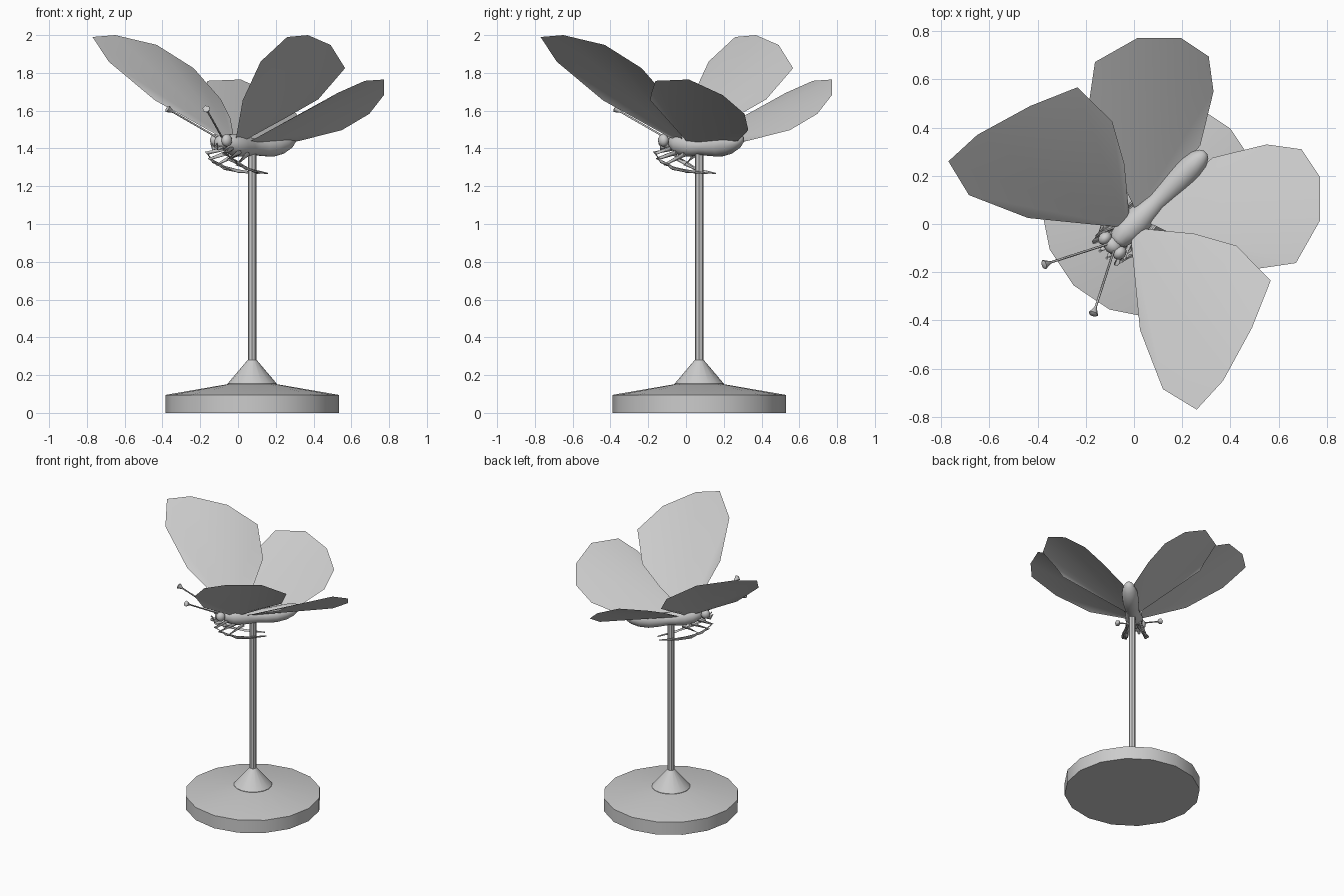
import bpy, bmesh, math
from mathutils import Vector, Matrix

if "Cube" in bpy.data.objects:
    bpy.data.objects.remove(bpy.data.objects["Cube"])

R = math.sqrt(0.5)
grey = bpy.data.materials.new("light grey")
grey.diffuse_color = (0.6, 0.6, 0.6, 1)
grey.use_nodes = True
grey.node_tree.nodes["Principled BSDF"].inputs["Base Color"].default_value = grey.diffuse_color


def to_world(s, v, z):
    """s runs along the body (head to tail), v is sideways."""
    return Vector(((s + v) * R, (s - v) * R, z))


def finish(name, bm, angle=40, fix=True):
    if fix:
        bmesh.ops.recalc_face_normals(bm, faces=bm.faces)
    me = bpy.data.meshes.new(name)
    bm.to_mesh(me)
    bm.free()
    ob = bpy.data.objects.new(name, me)
    bpy.context.collection.objects.link(ob)
    me.materials.append(grey)
    bpy.ops.object.select_all(action='DESELECT')
    ob.select_set(True)
    bpy.context.view_layer.objects.active = ob
    bpy.ops.object.shade_smooth_by_angle(angle=math.radians(angle))
    return ob


def skin(bm, rings):
    """Join rings of points into a closed tube."""
    rows = [[bm.verts.new(p) for p in ring] for ring in rings]
    n = len(rows[0])
    for a, b in zip(rows, rows[1:]):
        for i in range(n):
            j = (i + 1) % n
            bm.faces.new((a[i], a[j], b[j], b[i]))
    bm.faces.new(rows[0][::-1])
    bm.faces.new(rows[-1])


def lathe(name, profile, sides):
    bm = bmesh.new()
    skin(bm, [[Vector((0.075 + r * math.cos(t), 0.07 + r * math.sin(t), z))
               for t in [2 * math.pi * i / sides for i in range(sides)]]
              for r, z in profile])
    return finish(name, bm, 30)


def tube(name, pts, radii, sides=6):
    """Tapered tube through points."""
    bm = bmesh.new()
    rings = []
    for i, p in enumerate(pts):
        d = (pts[min(i + 1, len(pts) - 1)] - pts[max(i - 1, 0)]).normalized()
        a = d.orthogonal().normalized()
        b = d.cross(a)
        rings.append([p + radii[i] * (a * math.cos(t) + b * math.sin(t))
                      for t in [2 * math.pi * k / sides for k in range(sides)]])
    skin(bm, rings)
    return finish(name, bm, 60)


def ball(name, centre, size, segs=12):
    bm = bmesh.new()
    bmesh.ops.create_uvsphere(bm, u_segments=segs, v_segments=8, radius=1)
    m = Matrix.Translation(centre) @ Matrix.Rotation(math.pi / 4, 4, 'Z') @ Matrix.Diagonal((*size, 1))
    bmesh.ops.transform(bm, matrix=m, verts=bm.verts)
    return finish(name, bm, 60)


def wing(name, pts, side):
    """Thin sheet fanned from the first point; side -1 mirrors over the body."""
    bm = bmesh.new()
    vs = [bm.verts.new((x, y, z) if side > 0 else (y, x, z)) for x, y, z in pts]
    for a, b in zip(vs[1:], vs[2:]):
        bm.faces.new((vs[0], a, b) if side > 0 else (vs[0], b, a))
    return finish(name, bm, 40, False)


# Stand: disc base, collar and pole
lathe("base", [(0.46, 0), (0.46, 0.095), (0.13, 0.152)], 16)
lathe("collar", [(0.13, 0.145), (0.13, 0.155), (0.024, 0.28)], 16)
lathe("pole", [(0.023, 0.26), (0.023, 1.39)], 8)

# Body: thorax, waist and abdomen along the diagonal
body = [(-0.115, 1.435, .02), (-0.09, 1.43, .042), (-0.04, 1.42, .058),
        (0.02, 1.415, .06), (0.08, 1.41, .05), (0.13, 1.408, .044),
        (0.19, 1.408, .05), (0.26, 1.412, .056), (0.33, 1.425, .054),
        (0.38, 1.438, .043), (0.41, 1.447, .026), (0.42, 1.45, .01)]
bm = bmesh.new()
skin(bm, [[to_world(s, r * math.cos(t), z + r * math.sin(t))
           for t in [2 * math.pi * k / 14 for k in range(14)]] for s, z, r in body])
finish("body", bm, 70)
ball("head", to_world(-0.125, 0, 1.432), (0.035, 0.042, 0.038))

# Wing outlines, counter-clockwise from the root
forewing = [(-0.01, -0.03, 1.44), (-0.01, -0.09, 1.46), (0.025, -0.44, 1.655),
            (0.12, -0.685, 1.86), (0.26, -0.77, 1.99), (0.37, -0.65, 2.0),
            (0.49, -0.43, 1.948), (0.567, -0.235, 1.825), (0.425, -0.09, 1.66),
            (0.25, -0.04, 1.56), (0.04, -0.02, 1.445)]
hindwing = [(0.05, 0.01, 1.43), (0.47, -0.19, 1.655), (0.53, -0.183, 1.695),
            (0.672, -0.162, 1.758), (0.772, 0.015, 1.765), (0.772, 0.195, 1.682),
            (0.695, 0.31, 1.583), (0.55, 0.33, 1.497), (0.325, 0.275, 1.44),
            (0.24, 0.17, 1.425), (0.11, 0.08, 1.415)]

# Leg paths: hip, knee, ankle, toe
legs = {"front_leg": [(-0.08, .03, 1.40), (-0.168, .065, 1.375), (-0.10, .085, 1.33), (0.0, .075, 1.295)],
        "middle_leg": [(-0.03, .04, 1.38), (-0.14, .07, 1.345), (-0.02, .08, 1.295), (0.08, .065, 1.275)],
        "hind_leg": [(0.03, .04, 1.37), (-0.08, .075, 1.315), (0.06, .06, 1.28), (0.19, .03, 1.268)]}

for side, tag in ((1, "right"), (-1, "left")):
    wing("forewing_" + tag, forewing, side)
    wing("hindwing_" + tag, hindwing, side)
    ball("eye_" + tag, to_world(-0.127, side * 0.043, 1.443), (0.031, 0.026, 0.033))
    for name, path in legs.items():
        tube(name + "_" + tag, [to_world(s, side * v, z) for s, v, z in path],
             [.014, .012, .009, .004])
    # Antenna with a club tip
    a = to_world(-0.14, side * 0.02, 1.46)
    b = to_world(-0.387, side * 0.147, 1.612)
    d = (b - a).normalized()
    tube("antenna_" + tag, [a, b - d * 0.04, b - d * 0.035, b - d * .005, b],
         [.005, .005, .007, .021, .012])
    # Mouth feeler
    tube("palp_" + tag, [to_world(-0.13, side * .015, 1.41), to_world(-0.165, side * .02, 1.40),
                         to_world(-0.18, side * .02, 1.425)], [.012, .011, .006])
